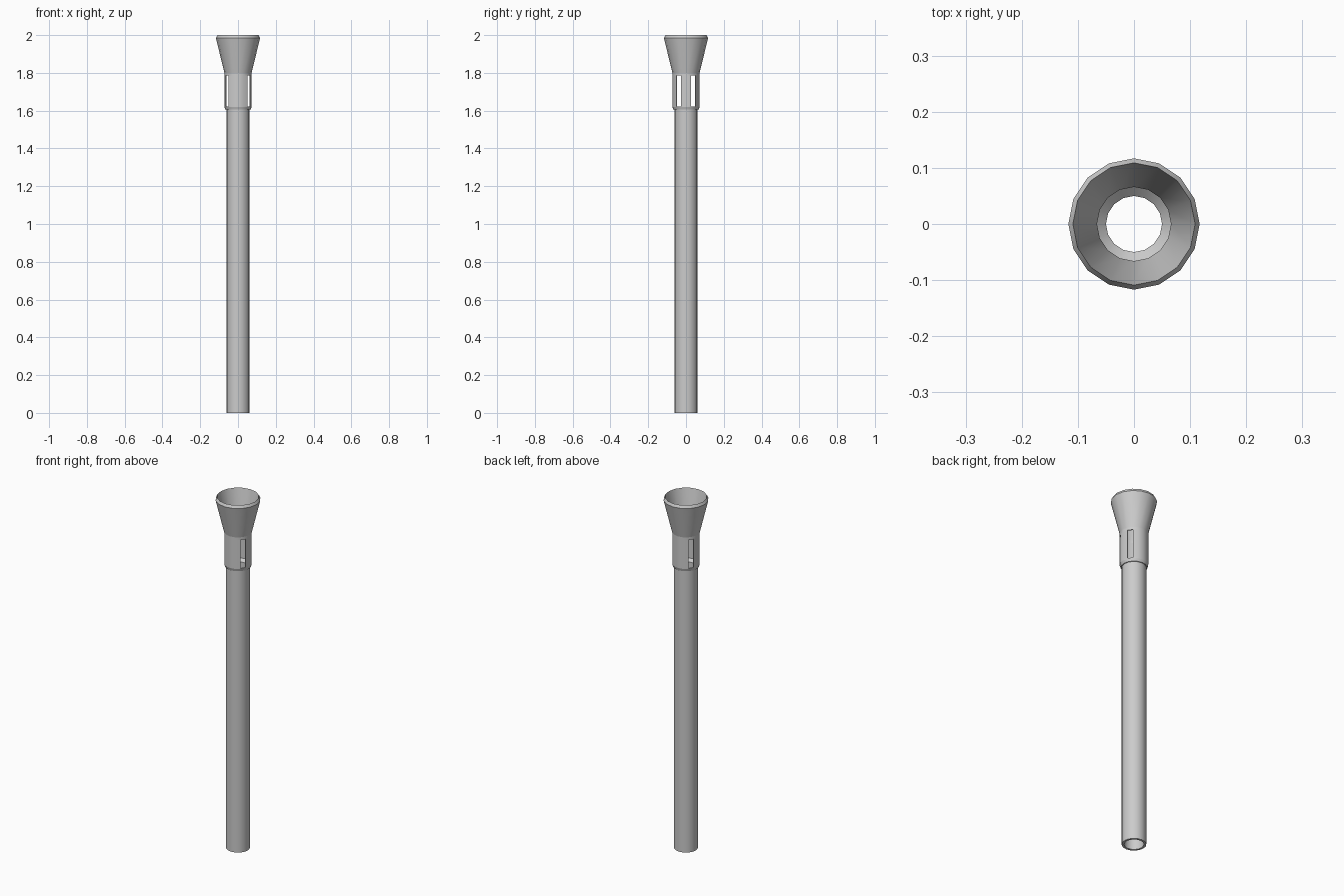
import bpy, bmesh
from math import cos, sin, tau

cube = bpy.data.objects.get("Cube")
if cube:
    bpy.data.objects.remove(cube, do_unlink=True)

SIDES = 16
SLOT_LOW, SLOT_HIGH = 1.623, 1.785
SLOT_SIDES = (1, 6, 9, 14)

# Closed wall section (radius, height): up the outside, down the inside
profile = [
    (0.062, 0), (0.062, 1.605),                      # tube outside
    (0.067, 1.605), (0.072, 1.62),                   # collar lower chamfer
    (0.072, SLOT_LOW), (0.072, SLOT_HIGH), (0.072, 1.8),
    (0.117, 1.985), (0.109, 2.0),                    # flared mouth and rim
    (0.066, 1.8), (0.066, SLOT_HIGH), (0.066, SLOT_LOW), (0.066, 1.62),
    (0.05, 1.605), (0.05, 0),                        # inner ledge and tube bore
]
OUTER, INNER = 4, 10   # wall bands that the slots pass through

# Revolve the section, leaving the slots open
bm = bmesh.new()
rings = [[bm.verts.new((r * cos(tau * j / SIDES), r * sin(tau * j / SIDES), z))
          for j in range(SIDES)] for r, z in profile]
for i, low in enumerate(rings):
    high = rings[(i + 1) % len(rings)]
    for j in range(SIDES):
        if i in (OUTER, INNER) and j in SLOT_SIDES:
            continue
        k = (j + 1) % SIDES
        bm.faces.new((low[j], low[k], high[k], high[j]))

# Line each slot with its four side walls
for j in SLOT_SIDES:
    k = j + 1
    outside = [rings[OUTER][j], rings[OUTER][k], rings[OUTER + 1][k], rings[OUTER + 1][j]]
    inside = [rings[INNER + 1][j], rings[INNER + 1][k], rings[INNER][k], rings[INNER][j]]
    for a in range(4):
        b = (a + 1) % 4
        bm.faces.new((outside[a], outside[b], inside[b], inside[a]))

# Smooth around the tube, crisp at every rim and slot edge
bmesh.ops.recalc_face_normals(bm, faces=bm.faces)
for face in bm.faces:
    face.smooth = True
for edge in bm.edges:
    level = abs(edge.verts[0].co.z - edge.verts[1].co.z) < 1e-5
    edge.smooth = not level and edge.calc_face_angle(0) < 0.52

mesh = bpy.data.meshes.new("flared_tube")
bm.to_mesh(mesh)
bm.free()
tube = bpy.data.objects.new("flared_tube", mesh)
bpy.context.collection.objects.link(tube)

# Plain grey metal
grey = bpy.data.materials.new("grey_metal")
grey.use_nodes = True
colour = (0.6, 0.6, 0.6, 1)
grey.diffuse_color = colour
grey.node_tree.nodes["Principled BSDF"].inputs["Base Color"].default_value = colour
mesh.materials.append(grey)
